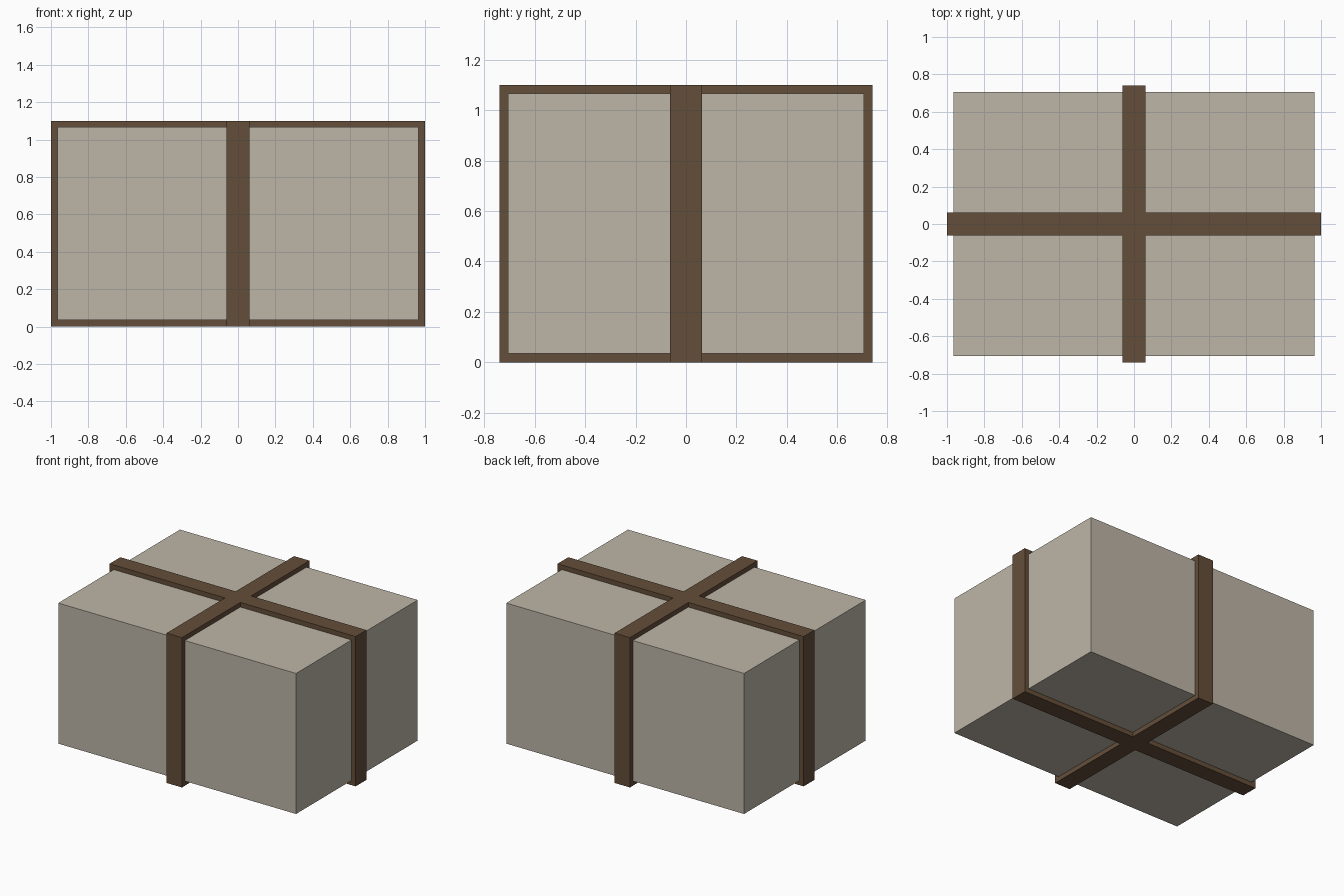
import bpy
import bmesh
from mathutils import Vector

cube = bpy.data.objects.get("Cube")
if cube:
    bpy.data.objects.remove(cube, do_unlink=True)

HALF_X, HALF_Y, HEIGHT = 1.0, 0.74, 1.1   # outer size of the straps
THICK = 0.034                             # strap thickness
HALF_W = 0.0625                           # half the strap width


def material(name, rgb):
    mat = bpy.data.materials.new(name)
    mat.use_nodes = True
    mat.diffuse_color = (*rgb, 1)
    mat.node_tree.nodes["Principled BSDF"].inputs["Base Color"].default_value = (*rgb, 1)
    return mat


def finish(name, bm, mat):
    bmesh.ops.recalc_face_normals(bm, faces=bm.faces)
    mesh = bpy.data.meshes.new(name)
    bm.to_mesh(mesh)
    bm.free()
    mesh.materials.append(mat)
    obj = bpy.data.objects.new(name, mesh)
    bpy.context.collection.objects.link(obj)
    return obj


def strap(name, axis, start, reach, mat):
    """C-shaped band from `start` out to `reach` on `axis`, mirrored to the other side."""
    inner, low, high = reach - THICK, THICK, HEIGHT - THICK
    outline = [(start, 0), (reach, 0), (reach, HEIGHT), (start, HEIGHT),
               (start, high), (inner, high), (inner, low), (start, low)]
    across = 1 - axis
    bm = bmesh.new()
    verts = []
    for u, z in outline:
        co = Vector((0, 0, z))
        co[axis], co[across] = u, -HALF_W
        verts.append(bm.verts.new(co))
    face = bm.faces.new(verts)
    new = bmesh.ops.extrude_face_region(bm, geom=[face])["geom"]
    shift = Vector((0, 0, 0))
    shift[across] = 2 * HALF_W
    bmesh.ops.translate(bm, vec=shift, verts=[g for g in new if isinstance(g, bmesh.types.BMVert)])
    bmesh.ops.recalc_face_normals(bm, faces=bm.faces)
    # open the ends where the halves meet
    ends = [f for f in bm.faces if all(abs(v.co[axis] - start) < 1e-5 for v in f.verts)]
    bmesh.ops.delete(bm, geom=ends, context="FACES_ONLY")
    obj = finish(name, bm, mat)
    mirror = obj.modifiers.new("Mirror", "MIRROR")
    mirror.use_axis = (axis == 0, axis == 1, False)
    mirror.use_mirror_merge = True
    return obj


paper = material("beige_wrapping", (0.51, 0.465, 0.39))
brown = material("brown_strap", (0.127, 0.077, 0.042))

# Wrapped box
bm = bmesh.new()
bmesh.ops.create_cube(bm, size=2)
bmesh.ops.scale(bm, verts=bm.verts,
                vec=(HALF_X - THICK, HALF_Y - THICK, HEIGHT / 2 - THICK))
bmesh.ops.translate(bm, verts=bm.verts, vec=(0, 0, HEIGHT / 2))
finish("box", bm, paper)

# Crossing straps: one whole band, one that butts against it
strap("lengthwise_strap", 0, 0, HALF_X, brown)
strap("crosswise_strap", 1, HALF_W, HALF_Y, brown)
